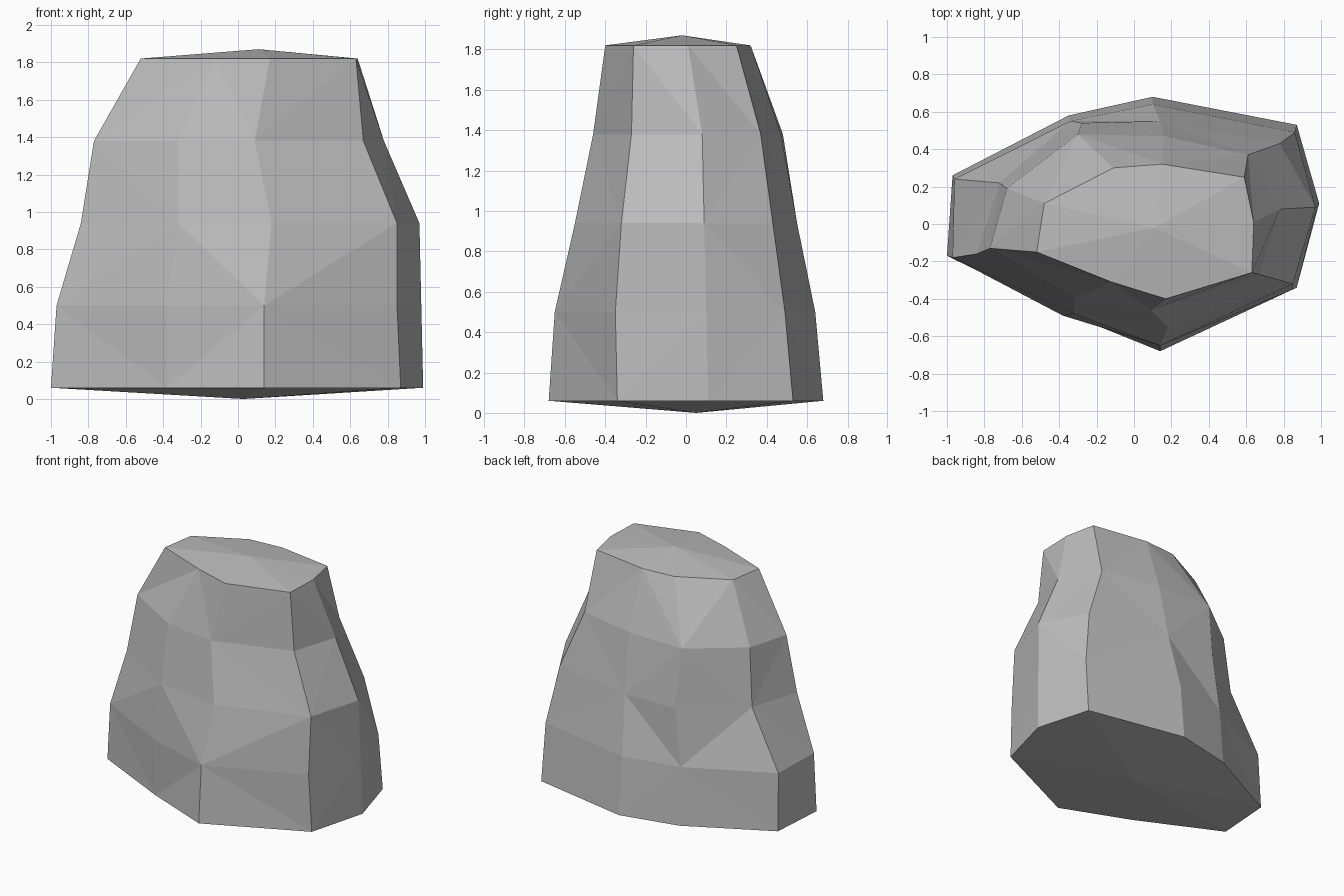
import bpy
import bmesh

cube = bpy.data.objects.get("Cube")
if cube:
    bpy.data.objects.remove(cube, do_unlink=True)


def make_material(name, colour):
    material = bpy.data.materials.new(name)
    material.use_nodes = True
    material.diffuse_color = colour
    shader = next(n for n in material.node_tree.nodes if n.type == "BSDF_PRINCIPLED")
    shader.inputs["Base Color"].default_value = colour
    shader.inputs["Roughness"].default_value = 0.9
    return material


def add_object(name, bm, material):
    mesh = bpy.data.meshes.new(name)
    bmesh.ops.recalc_face_normals(bm, faces=bm.faces)
    bm.to_mesh(mesh)
    bm.free()
    mesh.materials.append(material)
    rock = bpy.data.objects.new(name, mesh)
    bpy.context.collection.objects.link(rock)
    return rock


def loft_facets(bm, lower, upper, level):
    """Join two rings with triangles whose diagonals alternate like a chequerboard."""
    count = len(lower)
    for side in range(count):
        following = (side + 1) % count
        a, b = lower[side], lower[following]
        c, d = upper[following], upper[side]
        if (side + level) % 2 == 0:
            triangles = ((a, b, c), (a, c, d))
        else:
            triangles = ((a, b, d), (b, c, d))
        for triangle in triangles:
            bm.faces.new(triangle)


def cap_ring(bm, ring, tip):
    """Close a ring with a shallow fan."""
    centre = bm.verts.new(tip)
    for side, vert in enumerate(ring):
        bm.faces.new((vert, ring[(side + 1) % len(ring)], centre))


# Cross-sections from the foot to the crown, each running round from the left side
sections = [
    [(.99, .11), (.87, .53), (.1, .68), (-.35, .58), (-.97, .26),
     (-1, -.17), (-.38, -.47), (.14, -.68), (.87, -.34)],
    [(.98, .1), (.86, .49), (.1, .64), (-.34, .55), (-.96, .24),
     (-.97, -.18), (-.38, -.49), (.14, -.65), (.85, -.35)],
    [(.97, .09), (.78, .43), (.14, .55), (-.28, .54), (-.72, .22),
     (-.84, -.16), (-.32, -.48), (.18, -.55), (.85, -.32)],
    [(.78, .08), (.61, .37), (.16, .47), (-.3, .48), (-.68, .19),
     (-.77, -.13), (-.32, -.4), (.09, -.46), (.67, -.27)],
    [(.64, .01), (.59, .25), (.15, .32), (-.11, .3), (-.48, .11),
     (-.52, -.15), (-.12, -.31), (.17, -.4), (.63, -.26)],
]
foot_height, level_height = .06, .44

# Faceted body with shallow caps at both ends
bm = bmesh.new()
rings = [
    [bm.verts.new((x, y, foot_height + level * level_height)) for x, y in section]
    for level, section in enumerate(sections)
]
for level in range(len(rings) - 1):
    loft_facets(bm, rings[level], rings[level + 1], level)
cap_ring(bm, rings[0], (.03, .05, 0))
cap_ring(bm, rings[-1], (.11, -.02, 1.87))

stone_grey = make_material("stone_grey", (.5, .5, .5, 1))
add_object("boulder", bm, stone_grey)
